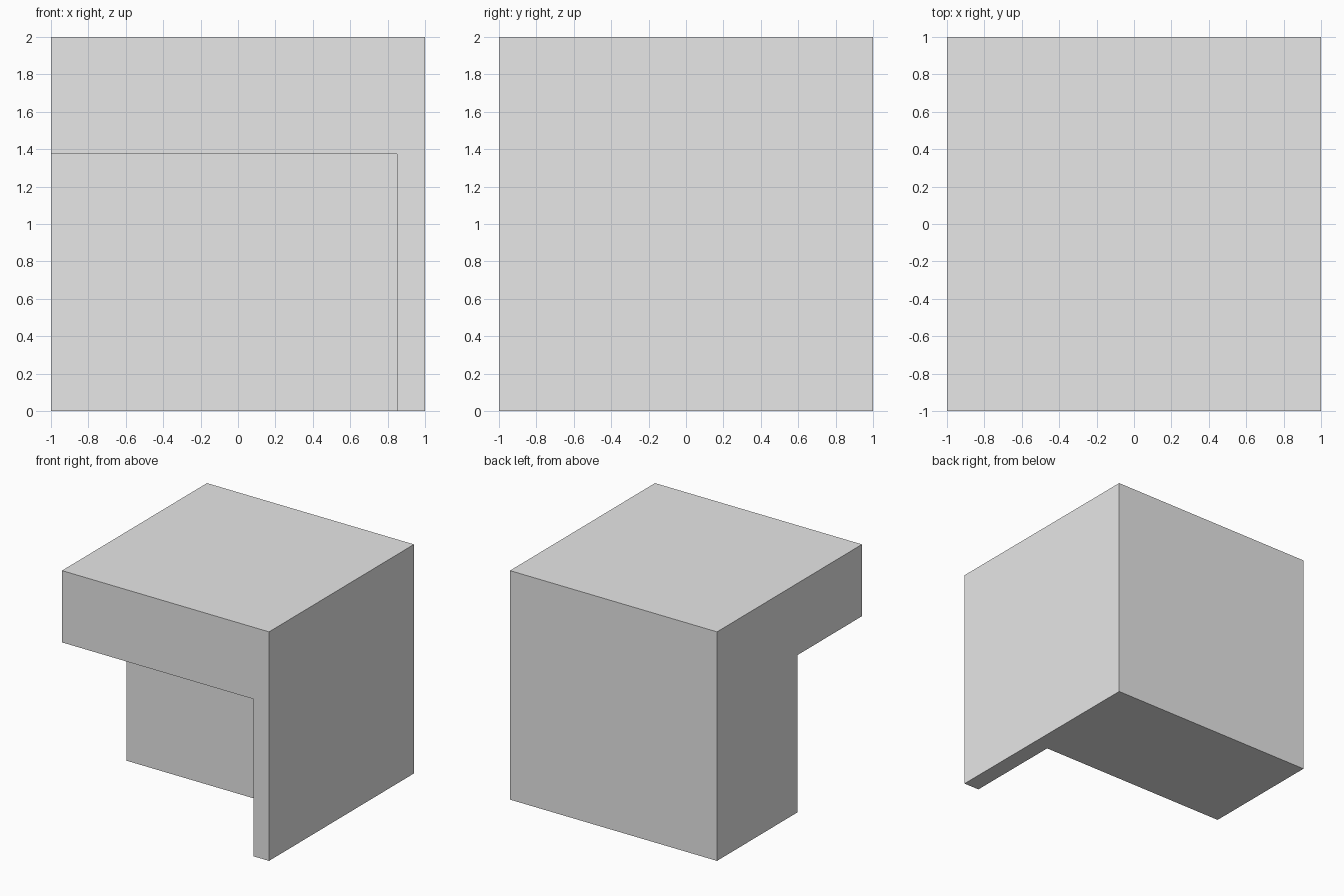
import bpy
from mathutils import Vector

default = bpy.data.objects.get("Cube")
if default:
    bpy.data.objects.remove(default, do_unlink=True)


def make_box(name, low, high):
    """Add a box spanning two opposite corners."""
    low, high = Vector(low), Vector(high)
    bpy.ops.mesh.primitive_cube_add(size=1, location=(low + high) / 2)
    box = bpy.context.object
    box.name = name
    box.scale = high - low
    bpy.ops.object.transform_apply(location=False, rotation=False, scale=True)
    return box


# Single plain grey
grey = bpy.data.materials.new("light grey")
grey.use_nodes = True
colour = (0.8, 0.8, 0.8, 1)
grey.diffuse_color = colour
grey.node_tree.nodes["Principled BSDF"].inputs["Base Color"].default_value = colour

# Recess at the lower front, open to the front, right side and underside
cutter = make_box("recess_cutter", (-1.5, -1.5, -0.5), (0.85, -0.11, 1.373))
cutter.hide_render = True

# Solid block with the recess cut away, leaving roof, back block and side wall
block = make_box("notched_block", (-1, -1, 0), (1, 1, 2))
block.data.materials.append(grey)
cut = block.modifiers.new("recess", 'BOOLEAN')
cut.operation = 'DIFFERENCE'
cut.solver = 'EXACT'
cut.object = cutter
bpy.ops.object.modifier_apply(modifier=cut.name)
bpy.data.objects.remove(cutter, do_unlink=True)
